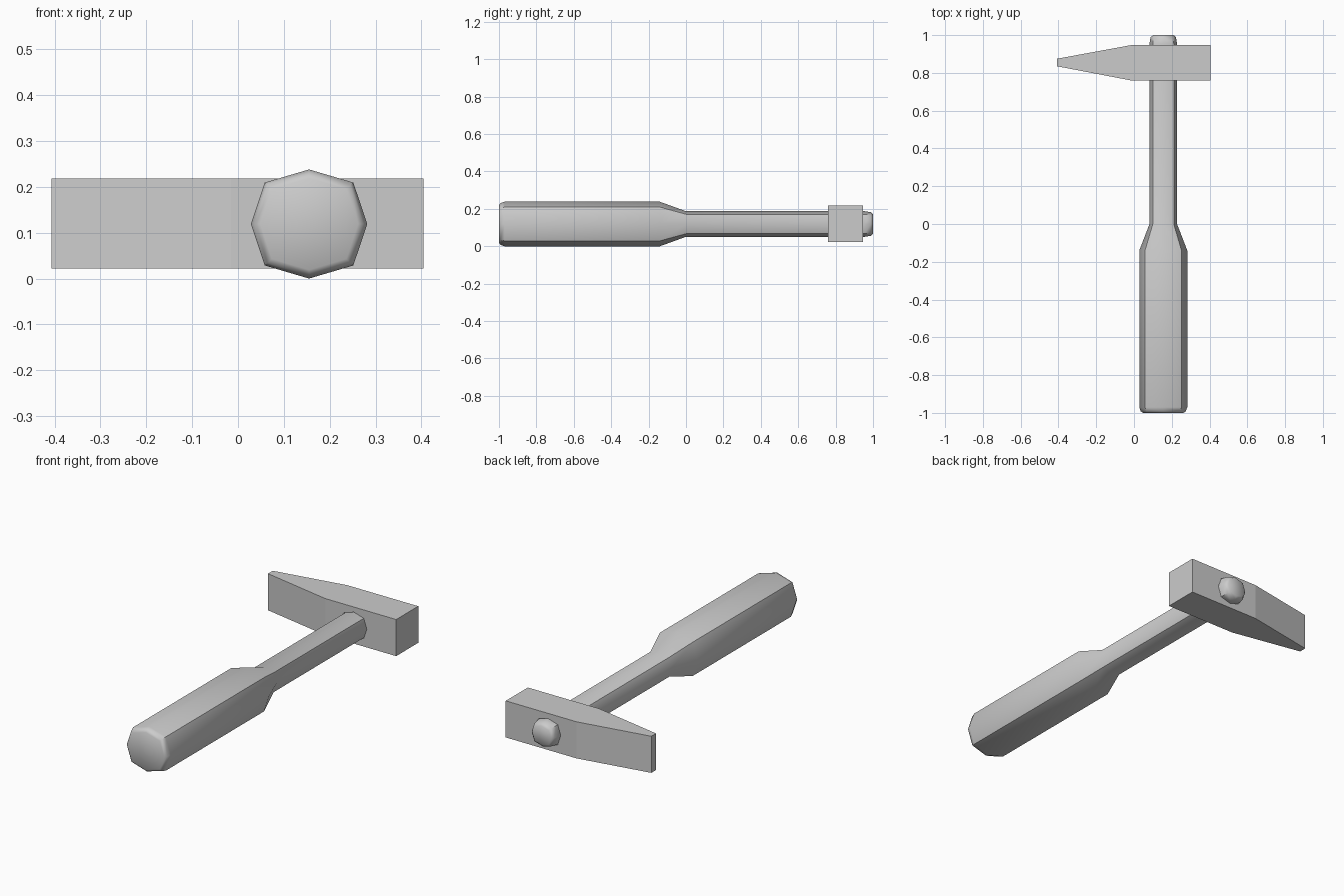
import bpy, bmesh
from math import cos, sin, pi, radians

if "Cube" in bpy.data.objects:
    bpy.data.objects.remove(bpy.data.objects["Cube"])

CX, CZ = 0.155, 0.119       # handle axis
RX, RZ = 0.127, 0.119       # grip radii


def finish(name, bm):
    bmesh.ops.recalc_face_normals(bm, faces=bm.faces)
    me = bpy.data.meshes.new(name)
    bm.to_mesh(me)
    bm.free()
    ob = bpy.data.objects.new(name, me)
    bpy.context.collection.objects.link(ob)
    return ob


def octagon_loft(name, profile):
    """Eight-sided body along y; profile holds (y, scale) pairs."""
    bm = bmesh.new()
    rings = []
    for y, s in profile:
        ring = []
        for i in range(8):
            k = s * (1.075 if i % 2 else 1)   # slightly full diagonals
            a = i * pi / 4
            ring.append(bm.verts.new((CX + RX * k * cos(a), y, CZ + RZ * k * sin(a))))
        rings.append(ring)
    for a, b in zip(rings, rings[1:]):
        for i in range(8):
            j = (i + 1) % 8
            bm.faces.new((a[i], a[j], b[j], b[i]))
    bm.faces.new(rings[0])
    bm.faces.new(rings[-1])
    return finish(name, bm)


# Handle: thick grip, short taper, thin shaft with rounded ends
handle = octagon_loft("handle", [
    (-1, 0.84), (-0.992, 0.94), (-0.97, 1), (-0.14, 1), (0, 0.575),
    (0.955, 0.575), (0.988, 0.53), (1, 0.43)])
bpy.context.view_layer.objects.active = handle
handle.select_set(True)
bpy.ops.object.shade_smooth_by_angle(angle=radians(50))

# Head: square face on the right, wedge peen on the left
bm = bmesh.new()
outline = [(0.405, 0.76), (0.405, 0.947), (-0.015, 0.947),
           (-0.407, 0.875), (-0.407, 0.835), (-0.015, 0.76)]
base = bm.faces.new([bm.verts.new((x, y, 0.022)) for x, y in outline])
top = bmesh.ops.extrude_face_region(bm, geom=[base])
bmesh.ops.translate(bm, vec=(0, 0, 0.196),
                    verts=[v for v in top["geom"] if isinstance(v, bmesh.types.BMVert)])
head = finish("head", bm)

# Eye hole through the head for the shaft
cutter = octagon_loft("eye_cutter", [(0.6, 0.6), (1.1, 0.6)])
cutter.hide_render = True
cutter.hide_set(True)
eye = head.modifiers.new("eye", 'BOOLEAN')
eye.operation = 'DIFFERENCE'
eye.object = cutter
eye.solver = 'EXACT'
